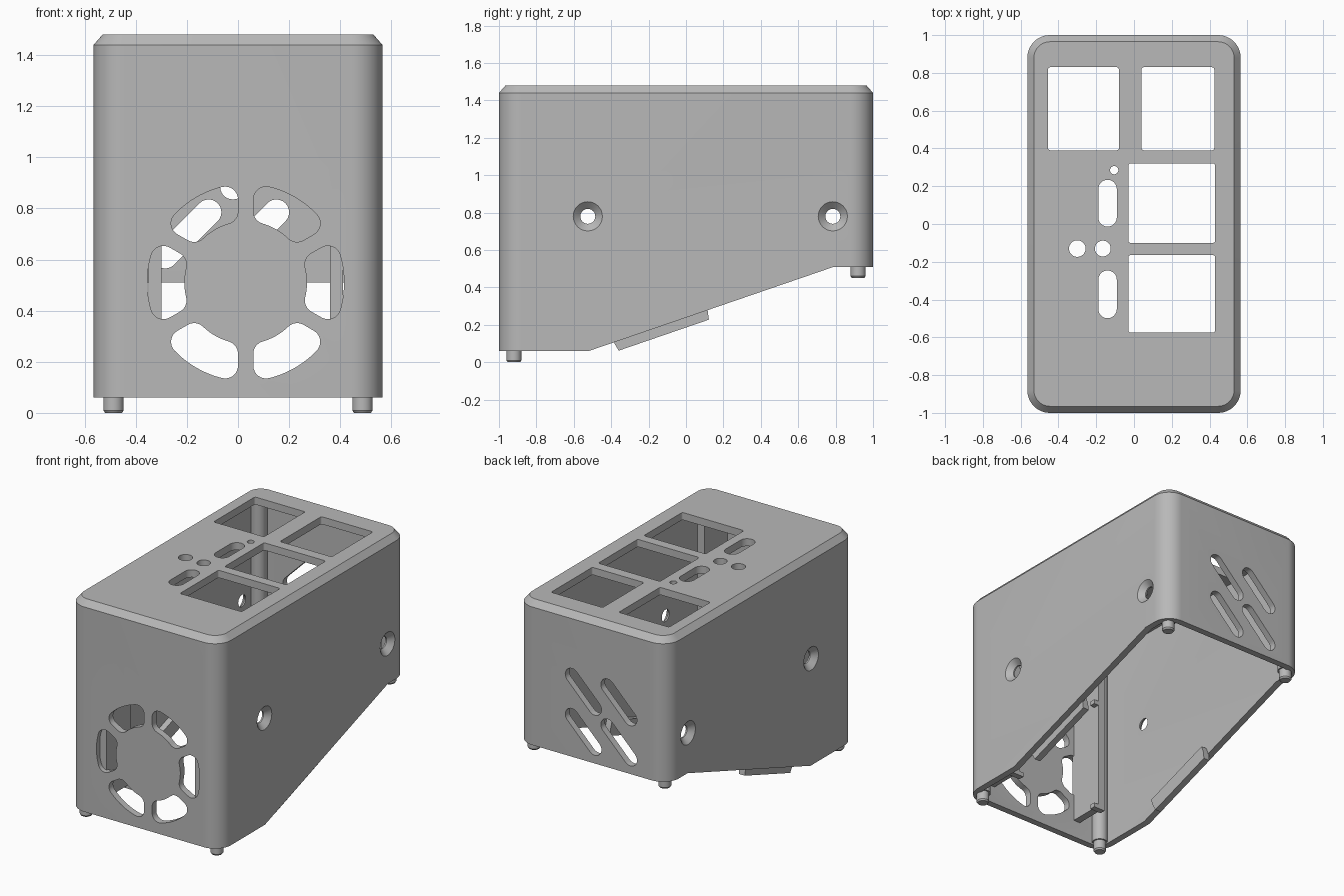
import bpy, bmesh
from math import sin, cos, asin, pi, radians, atan2

if "Cube" in bpy.data.objects:
    bpy.data.objects.remove(bpy.data.objects["Cube"])

grey = bpy.data.materials.new("plain grey")
grey.use_nodes = True
COLOUR = (0.48, 0.48, 0.48, 1)
grey.diffuse_color = COLOUR
grey.node_tree.nodes["Principled BSDF"].inputs["Base Color"].default_value = COLOUR

# Overall sizes
HX, HY, TOP, WALL = 0.565, 1.0, 1.48, 0.045
AXES = {"x": lambda u, v, w: (w, u, v),
        "y": lambda u, v, w: (u, w, v),
        "z": lambda u, v, w: (u, v, w)}


def loft(name, sections, axis="z"):
    """Skin a list of (outline, position along axis) into a closed solid."""
    bm = bmesh.new()
    rings = [[bm.verts.new(AXES[axis](u, v, w)) for u, v in pts] for pts, w in sections]
    n = len(rings[0])
    bm.faces.new(rings[0])
    bm.faces.new(rings[-1])
    for a, b in zip(rings, rings[1:]):
        for i in range(n):
            j = (i + 1) % n
            bm.faces.new((a[i], a[j], b[j], b[i]))
    bmesh.ops.recalc_face_normals(bm, faces=bm.faces)
    mesh = bpy.data.meshes.new(name)
    bm.to_mesh(mesh)
    bm.free()
    mesh.materials.append(grey)
    ob = bpy.data.objects.new(name, mesh)
    bpy.context.collection.objects.link(ob)
    return ob


def prism(name, pts, lo, hi, axis="z"):
    return loft(name, [(pts, lo), (pts, hi)], axis)


def arc(cx, cy, r, a0, a1, n):
    return [(cx + r * cos(a0 + (a1 - a0) * i / n), cy + r * sin(a0 + (a1 - a0) * i / n))
            for i in range(n + 1)]


def circle(cx, cy, r, n=32):
    return arc(cx, cy, r, 0, 2 * pi, n)[:-1]


def rounded(x0, x1, y0, y1, r, n=4):
    pts = []
    for k, (cx, cy) in enumerate([(x1 - r, y1 - r), (x0 + r, y1 - r),
                                  (x0 + r, y0 + r), (x1 - r, y0 + r)]):
        pts += arc(cx, cy, r, k * pi / 2, (k + 1) * pi / 2, n)
    return pts


def slot(ax, ay, bx, by, r):
    t = atan2(by - ay, bx - ax)
    return arc(bx, by, r, t - pi / 2, t + pi / 2, 12) + arc(ax, ay, r, t + pi / 2, t + 3 * pi / 2, 12)


def vent(cx, cy, turn, r0=0.24, r1=0.385, gap=0.03, c=0.05):
    """Ring segment with rounded corners."""
    ro, ri, side = r1 - c, r0 + c, pi / 6
    ao = side - asin((gap + c) / ro)
    ai = side - asin((gap + c) / ri)
    half = arc(0, 0, r1, 0, ao, 6)
    half += arc(ro * cos(ao), ro * sin(ao), c, ao, side + pi / 2, 8)[1:]
    half += arc(ri * cos(ai), ri * sin(ai), c, side + pi / 2, ai + pi, 6)
    half += arc(0, 0, r0, ai, 0, 5)[1:]
    pts = half + [(x, -y) for x, y in half[-2:0:-1]]
    return [(cx + x * cos(turn) - y * sin(turn), cy + x * sin(turn) + y * cos(turn))
            for x, y in pts]


def box(name, x0, x1, y0, y1, z0, z1):
    return prism(name, [(x0, y0), (x1, y0), (x1, y1), (x0, y1)], z0, z1)


# Shell with chamfered lid edge
body = rounded(-HX, HX, -HY, HY, 0.12, 12)
lid = rounded(-0.53, 0.53, -0.965, 0.965, 0.085, 12)
shell = loft("case_shell", [(body, -0.02), (body, TOP - 0.04), (lid, TOP)])

cutters = []
# Open cavity and sloping underside
ix, iy = HX - WALL, HY - WALL
cutters.append(prism("cavity_cutter", rounded(-ix, ix, -iy, iy, 0.075, 8), -0.2, TOP - 0.05))
under = [(-1.1, -0.1), (-1.1, 0.06), (-0.52, 0.06), (0.79, 0.51), (1.1, 0.51), (1.1, -0.1)]
cutters.append(prism("underside_cutter", under, -0.7, 0.7, "x"))

# Lid openings
lid_holes = [rounded(-0.455, -0.08, 0.39, 0.83, 0.012),
             rounded(0.04, 0.425, 0.39, 0.83, 0.012),
             rounded(-0.03, 0.43, -0.10, 0.32, 0.012),
             rounded(-0.03, 0.43, -0.575, -0.165, 0.012),
             slot(-0.14, 0.035, -0.14, 0.185, 0.049),
             slot(-0.14, -0.45, -0.14, -0.295, 0.049),
             circle(-0.105, 0.285, 0.022),
             circle(-0.30, -0.13, 0.044),
             circle(-0.165, -0.13, 0.042)]
cutters += [prism("lid_cutter", p, 1.3, 1.6) for p in lid_holes]

# Fan vents in the front wall
FX, FZ = 0.03, 0.51
cutters += [prism("vent_cutter", vent(FX, FZ, k * pi / 3), -1.1, -0.9, "y") for k in range(6)]

# Diagonal slots in the back wall
for x in (-0.2, 0.065):
    for z in (0.70, 0.97):
        d = 0.085
        cutters.append(prism("slot_cutter", slot(x - d, z - d, x + d, z + d, 0.05), 0.9, 1.1, "y"))

# Countersunk screw holes in both sides
for s in (-1, 1):
    for y in (-0.525, 0.785):
        steps = [(0.04, 0.45), (0.04, 0.53), (0.078, HX), (0.0835, HX + 0.005)]
        cutters.append(loft("screw_cutter", [(circle(y, 0.78, r), s * w) for r, w in steps], "x"))

for c in cutters:
    c.hide_render = True
    m = shell.modifiers.new("cut", "BOOLEAN")
    m.operation, m.solver, m.object = "DIFFERENCE", "EXACT", c
dg = bpy.context.evaluated_depsgraph_get()
cut_mesh = bpy.data.meshes.new_from_object(shell.evaluated_get(dg))
shell.modifiers.clear()
shell.data = cut_mesh
for c in cutters:
    bpy.data.objects.remove(c)

parts = [shell]
# Corner posts ending in small locating feet
for sx, side in ((-1, "right"), (1, "left")):
    for y, z, end in ((-0.92, 0.06, "front"), (0.92, 0.51, "back")):
        x = sx * 0.487
        rings = [(0.033, z - 0.06), (0.04, z - 0.05), (0.04, z + 0.01), (0.05, z + 0.01), (0.05, TOP - 0.04)]
        parts.append(loft(f"{end}_{side}_post", [(circle(x, y, r), w) for r, w in rings]))

    # Snap tab along the sloping edge
    a = atan2(0.45, 1.31)
    tab = [(-0.255, -0.05), (0.255, -0.05), (0.265, 0), (0.265, 0.05), (-0.265, 0.05), (-0.265, 0)]
    pts = [(-0.135 + u * cos(a) - v * sin(a), 0.192 + u * sin(a) + v * cos(a)) for u, v in tab]
    parts.append(prism(f"{side}_snap_tab", pts, sx * 0.48, sx * 0.525, "x"))

    # Fan rail with small ledges
    e = FX + sx * 0.33
    parts.append(box(f"{side}_fan_rail", *sorted((e, e + sx * 0.05)), -0.97, -0.71, 0.18, TOP - 0.04))
    for z, where in ((0.16, "lower"), (0.92, "upper")):
        parts.append(box(f"{side}_{where}_fan_ledge", *sorted((e - sx * 0.035, e + sx * 0.05)),
                         -0.75, -0.71, z, z + 0.03))

bpy.ops.object.select_all(action="DESELECT")
for p in parts:
    p.select_set(True)
bpy.context.view_layer.objects.active = shell
bpy.ops.object.shade_smooth_by_angle(angle=radians(30))
